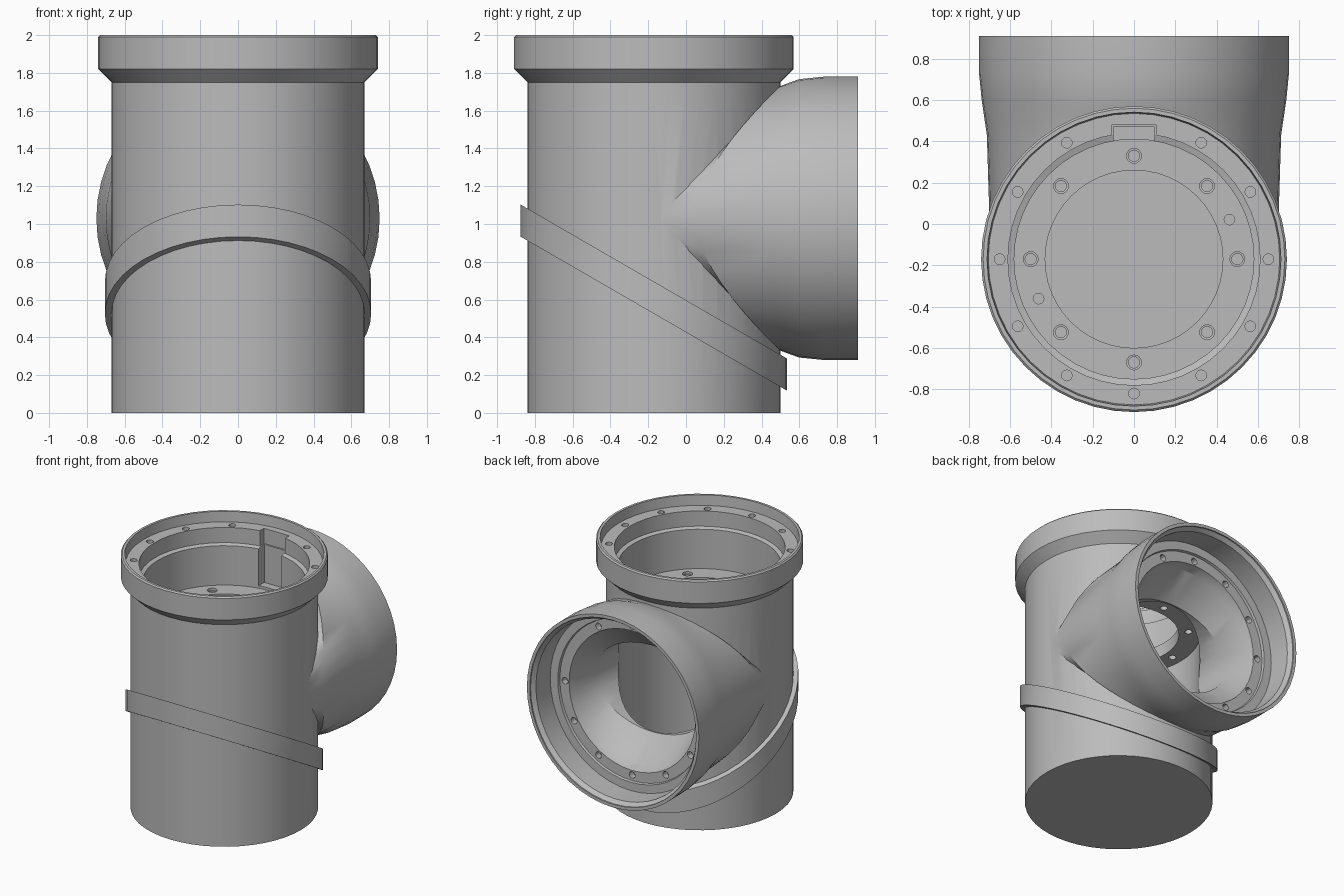
import bpy, bmesh
from math import cos, sin, tau, radians

if "Cube" in bpy.data.objects:
    bpy.data.objects.remove(bpy.data.objects["Cube"], do_unlink=True)

SEG = 48
AXIS_Y = -0.17     # upright pipe axis
AXIS_Z = 1.03      # side branch axis

grey = bpy.data.materials.new("plain grey")
grey.use_nodes = True
grey.diffuse_color = (0.5, 0.5, 0.5, 1)
grey.node_tree.nodes["Principled BSDF"].inputs["Base Color"].default_value = grey.diffuse_color


def upright(r, z, x=0.0, y=0.0, n=SEG):
    """Level ring, placed relative to the upright axis."""
    return [(x + r * cos(tau * i / n), AXIS_Y + y + r * sin(tau * i / n), z) for i in range(n)]


def sideways(rx, y, rz=None, x=0.0, z=0.0, bow=0.0, power=1.0, n=SEG):
    """Ring around the branch axis; bow pushes its top and bottom backwards."""
    rz = rx if rz is None else rz
    angles = [tau * i / n for i in range(n)]
    return [(x + rx * cos(a), y + bow * abs(sin(a)) ** power, AXIS_Z + z + rz * sin(a))
            for a in angles]


def loft(bm, rings, loop=False):
    rows = [[bm.verts.new(p) for p in ring] for ring in rings]
    n = len(rows[0])
    pairs = list(zip(rows, rows[1:])) + ([(rows[-1], rows[0])] if loop else [])
    for a, b in pairs:
        for i in range(n):
            j = (i + 1) % n
            bm.faces.new((a[i], a[j], b[j], b[i]))
    if not loop:
        bm.faces.new(rows[0])
        bm.faces.new(rows[-1])


def make(name, lofts, loop=False):
    bm = bmesh.new()
    for rings in lofts:
        loft(bm, rings, loop)
    bmesh.ops.recalc_face_normals(bm, faces=bm.faces)
    mesh = bpy.data.meshes.new(name)
    bm.to_mesh(mesh)
    bm.free()
    mesh.materials.append(grey)
    obj = bpy.data.objects.new(name, mesh)
    bpy.context.collection.objects.link(obj)
    return obj


def activate(obj):
    bpy.ops.object.select_all(action="DESELECT")
    obj.select_set(True)
    bpy.context.view_layer.objects.active = obj


def combine(obj, tool, operation):
    tool.hide_render = True
    mod = obj.modifiers.new(operation.lower(), "BOOLEAN")
    mod.operation, mod.solver, mod.object = operation, "EXACT", tool
    activate(obj)
    bpy.ops.object.modifier_apply(modifier=mod.name)
    bpy.data.objects.remove(tool, do_unlink=True)


# Upright pipe with flared collar
body = make("pipe_body", [[upright(r, z) for r, z in (
    (0.67, 0), (0.67, 1.75), (0.74, 1.82), (0.74, 1.99), (0.73, 2.0))]])

# Side branch, mitred into the pipe and flaring to its open end
branch = make("branch", [[
    sideways(0.3, 0.1),
    sideways(0.66, AXIS_Y, bow=0.66),
    sideways(0.70, 0.04, bow=0.46, power=1.6),
    sideways(0.712, 0.43, bow=0.1),
    sideways(0.737, 0.6),
    sideways(0.75, 0.73),
    sideways(0.75, 0.91)]])
combine(body, branch, "UNION")

# Hollow of the pipe: chamber, shelf opening, stepped socket
hollow = make("pipe_hollow", [[upright(r, z) for r, z in (
    (0.58, 0.1), (0.58, 1.38), (0.43, 1.38), (0.43, 1.48), (0.58, 1.48), (0.58, 1.79),
    (0.61, 1.80), (0.61, 1.92), (0.705, 1.92), (0.715, 2.05))]])
combine(body, hollow, "DIFFERENCE")

# Hollow of the branch: throat, flange seat, socket
throat = make("branch_hollow", [[
    sideways(0.5, 0.0, 0.34), sideways(0.5, 0.42, 0.34), sideways(0.53, 0.6)]
    + [sideways(r, y) for r, y in (
        (0.55, 0.67), (0.63, 0.671), (0.635, 0.69), (0.70, 0.691), (0.70, 0.87),
        (0.725, 0.9), (0.725, 0.95))]])
combine(body, throat, "DIFFERENCE")

# Key slot in the socket wall
slot = make("key_slot", [[
    [(-0.1, 0.3, z), (0.1, 0.3, z), (0.1, 0.47, z), (-0.1, 0.47, z)] for z in (1.5, 1.8)]
    + [[(-0.11, 0.3, z), (0.11, 0.3, z), (0.11, 0.48, z), (-0.11, 0.48, z)]
       for z in (1.801, 1.96)]])
combine(body, slot, "DIFFERENCE")

# Bolt holes: socket flange, countersunk shelf, branch flange
holes = []
for k in range(12):
    a = radians(30 * k)
    if k != 3:
        x, y = 0.65 * cos(a), 0.65 * sin(a)
        holes.append([upright(0.026, z, x, y, 12) for z in (1.86, 1.96)])
    x, z = 0.585 * cos(a), 0.585 * sin(a)
    holes.append([sideways(0.026, y, x=x, z=z, n=12) for y in (0.62, 0.7)])
for k in range(8):
    x, y = 0.5 * cos(tau * k / 8), 0.5 * sin(tau * k / 8)
    holes.append([upright(r, z, x, y, 16) for r, z in (
        (0.027, 1.3), (0.027, 1.46), (0.036, 1.461), (0.036, 1.52))])
for turn in (22.5, 202.5):
    x, y = 0.5 * cos(radians(turn)), 0.5 * sin(radians(turn))
    holes.append([upright(0.026, z, x, y, 12) for z in (1.3, 1.52)])
combine(body, make("bolt_holes", holes), "DIFFERENCE")

# Slanted strap around the pipe
strap = make("slanted_strap", [[upright(r, z) for r, z in (
    (0.64, 0.525), (0.705, 0.525), (0.705, 0.695), (0.64, 0.695))]], loop=True)
for v in strap.data.vertices:
    v.co.z -= 0.578 * (v.co.y - AXIS_Y)

for obj in (body, strap):
    activate(obj)
    bpy.ops.object.shade_smooth_by_angle(angle=radians(30))
